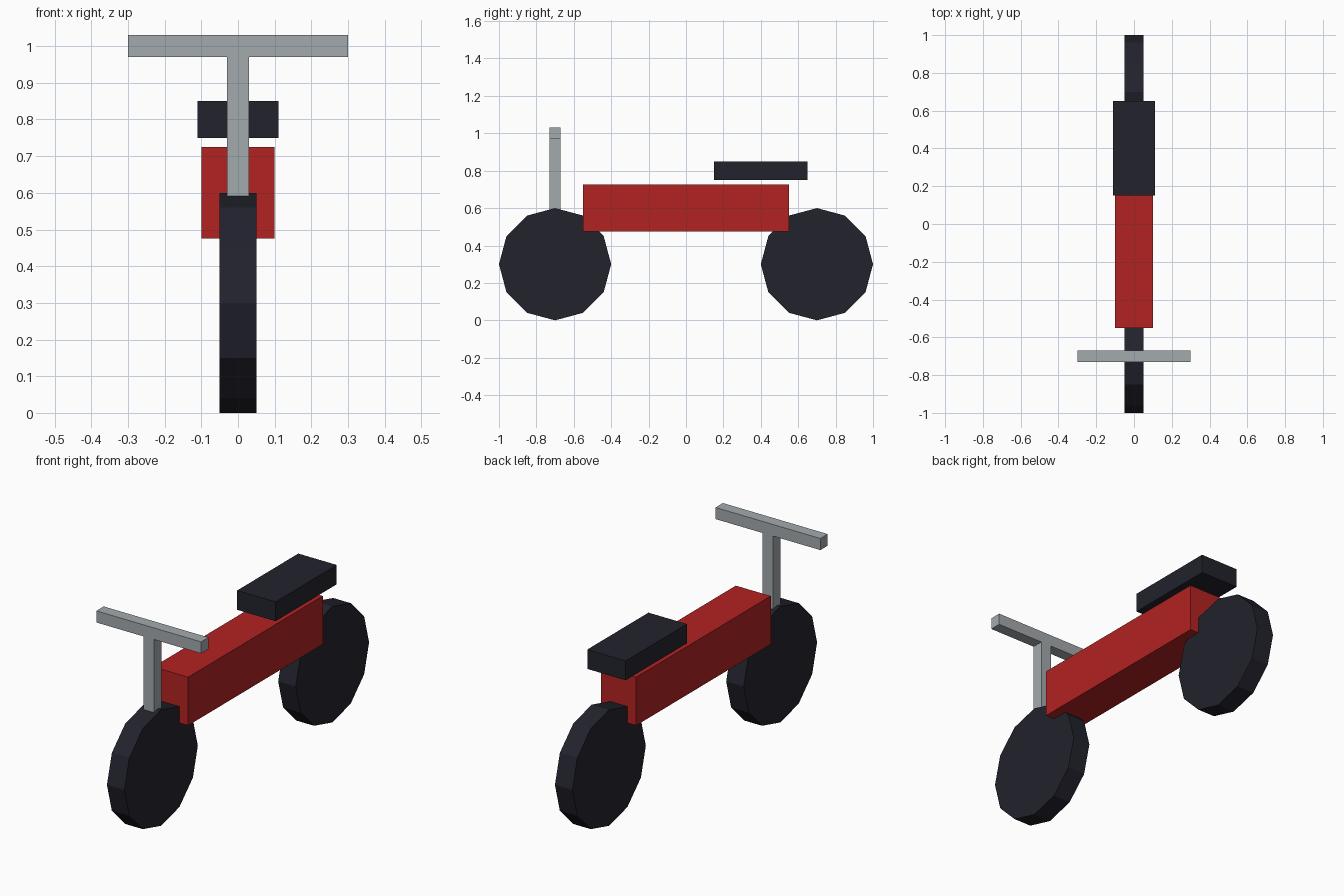
import bpy
from math import pi

cube = bpy.data.objects.get("Cube")
if cube:
    bpy.data.objects.remove(cube, do_unlink=True)


def make_material(name, rgb):
    mat = bpy.data.materials.new(name)
    mat.use_nodes = True
    color = (*rgb, 1)
    mat.diffuse_color = color
    mat.node_tree.nodes["Principled BSDF"].inputs["Base Color"].default_value = color
    return mat


def finish(name, mat):
    obj = bpy.context.object
    obj.name = obj.data.name = name
    obj.data.materials.append(mat)
    return obj


def box(name, center, size, mat):
    bpy.ops.mesh.primitive_cube_add(size=1, location=center)
    obj = finish(name, mat)
    obj.scale = size
    bpy.ops.object.transform_apply(location=False, rotation=False, scale=True)


def wheel(name, y):
    bpy.ops.mesh.primitive_cylinder_add(vertices=12, radius=0.3, depth=0.1,
                                        location=(0, y, 0.3), rotation=(0, pi / 2, 0))
    finish(name, black)


red = make_material("red paint", (0.45, 0.016, 0.016))
black = make_material("black rubber", (0.016, 0.016, 0.026))
gray = make_material("gray metal", (0.37, 0.40, 0.42))

# Wheels
wheel("front_wheel", -0.7)
wheel("rear_wheel", 0.7)

# Body and seat
box("body", (0, 0, 0.6), (0.2, 1.1, 0.25), red)
box("seat", (0, 0.4, 0.8), (0.22, 0.5, 0.1), black)

# Steering
box("steering_post", (0, -0.7, 0.75), (0.06, 0.06, 0.5), gray)
box("handlebar", (0, -0.7, 1.0), (0.6, 0.06, 0.06), gray)
